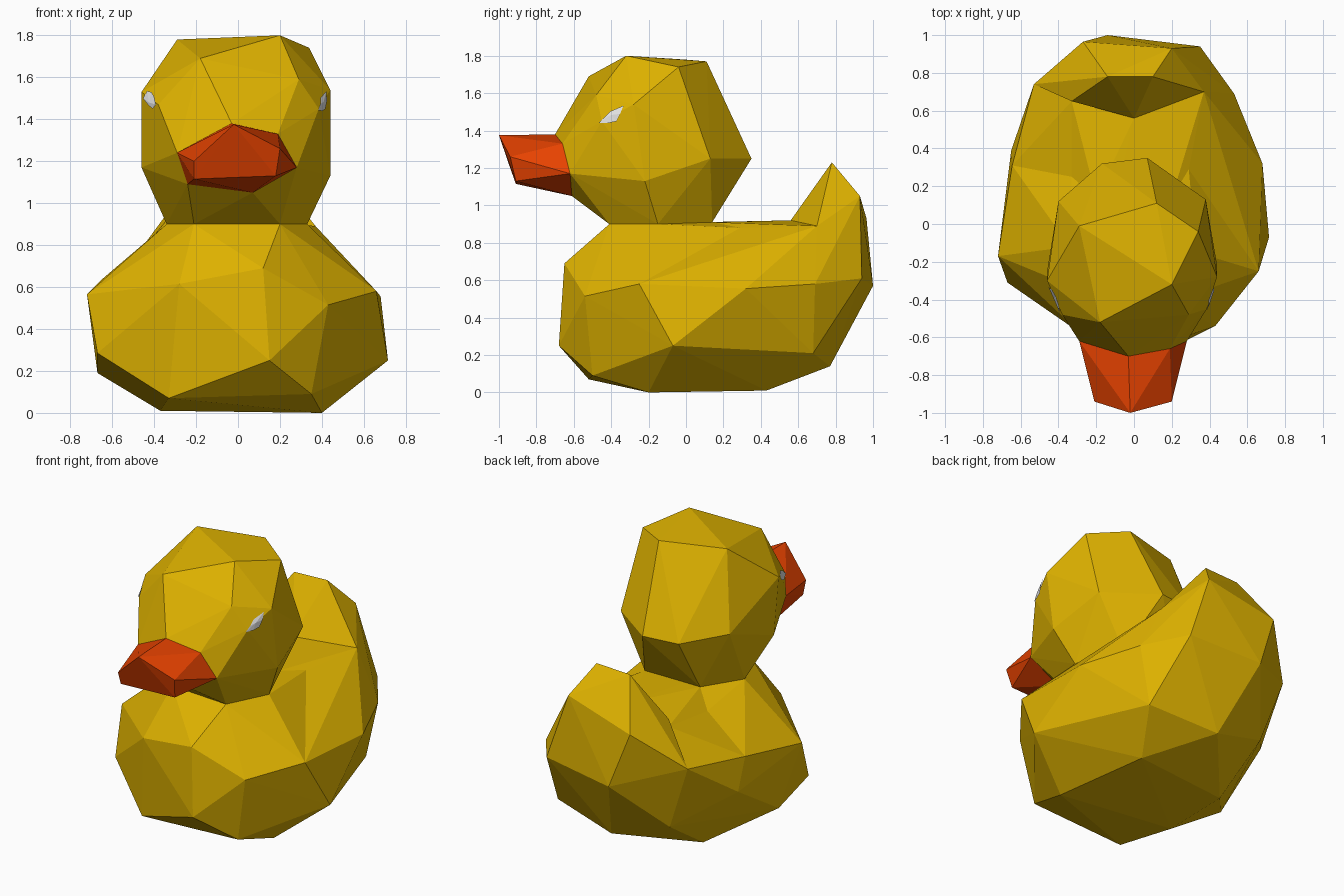
import bpy, bmesh
from mathutils import Vector
from mathutils.bvhtree import BVHTree

if "Cube" in bpy.data.objects:
    bpy.data.objects.remove(bpy.data.objects["Cube"])


def material(name, rgb):
    m = bpy.data.materials.new(name)
    m.diffuse_color = (*rgb, 1)
    m.use_nodes = True
    m.node_tree.nodes["Principled BSDF"].inputs["Base Color"].default_value = m.diffuse_color
    return m


yellow = material("yellow", (0.74, 0.45, 0.0))
orange = material("orange_red", (0.80, 0.055, 0.0))
white = material("eye_white", (0.8, 0.8, 0.8))


def finish(name, bm, mat):
    mesh = bpy.data.meshes.new(name)
    bm.to_mesh(mesh)
    bm.free()
    mesh.materials.append(mat)
    ob = bpy.data.objects.new(name, mesh)
    bpy.context.collection.objects.link(ob)
    return ob


def faceted(name, points, mat, dents=()):
    """Faceted solid wrapped around a few corner points.
    Each dent splits the edge nearest to a spot and pulls it inwards."""
    bm = bmesh.new()
    for p in points:
        bm.verts.new(p)
    bmesh.ops.convex_hull(bm, input=bm.verts[:])
    loose = [v for v in bm.verts if not v.link_faces]
    bmesh.ops.delete(bm, geom=loose, context='VERTS')
    for spot, target in dents:
        edge = min(bm.edges, key=lambda e: (
            (e.verts[0].co + e.verts[1].co) / 2 - Vector(spot)).length)
        cut = bmesh.ops.subdivide_edges(bm, edges=[edge], cuts=1)
        new = [g for g in cut["geom_inner"] if isinstance(g, bmesh.types.BMVert)]
        new[0].co = target
        bmesh.ops.triangulate(bm, faces=[f for f in bm.faces if len(f.verts) > 3])
    bmesh.ops.recalc_face_normals(bm, faces=bm.faces[:])
    return finish(name, bm, mat)


# neck outline shared by head and body
neck = [(-.34, -.12, .9), (-.21, -.38, .9), (.2, -.41, .9),
        (.33, -.15, .9), (.2, .14, .91), (-.2, .14, .91)]

# body: flat bottom, wide belly, shoulders up to the neck
bottom = [(-.37, -.1, .01), (.40, -.2, 0), (.3, .43, .01), (-.37, .35, .02),
          (-.33, -.52, .07), (.35, -.5, .09), (0, .77, .14)]
belly = [(.15, -.68, .25), (.715, -.07, .25), (.45, .68, .21), (-.67, 0, .19),
         (-.67, -.31, .285), (.43, -.54, .515), (.66, -.25, .58),
         (.68, .32, .555), (.53, .69, .58), (.35, .94, .61), (-.14, 1, .57),
         (-.53, .74, .69), (-.65, .39, .44), (-.645, .31, .64),
         (-.72, -.17, .565), (-.38, .71, .26)]
shoulders = [(.12, -.65, .69), (-.28, -.58, .615), (.37, .7, .89),
             (0, .56, .92), (-.33, .65, .88)]
faceted("body", bottom + belly + shoulders + neck, yellow,
        dents=[((-.33, .26, .89), (-.33, .25, .83)),
               ((.35, .28, .895), (.29, .29, .88))])

# upturned tail
faceted("tail", [(-.14, .78, 1.22), (.1, .78, 1.23), (.2, .93, 1.05),
                 (-.27, .965, .93), (-.14, 1, .57),
                 (.35, .94, .61), (.53, .69, .58), (-.53, .74, .69),
                 (0, .56, .92), (-.33, .65, .93), (.37, .7, .89)], yellow)

# head
crown = [(.2, -.32, 1.8), (.12, .11, 1.77), (-.29, -.01, 1.78),
         (.34, -.04, 1.74), (-.18, -.52, 1.69), (.29, -.48, 1.59)]
cheeks = [(.07, .35, 1.25), (-.17, .32, 1.25), (.38, .13, 1.25),
          (-.4, .12, 1.3), (.44, -.28, 1.54), (.44, -.22, 1.13),
          (-.46, -.3, 1.53), (-.46, -.25, 1.17), (-.38, -.48, 1.47),
          (.385, -.45, 1.45)]
face = [(-.03, -.7, 1.38), (.19, -.66, 1.33), (.28, -.62, 1.17),
        (.07, -.61, 1.05), (-.24, -.6, 1.09), (-.29, -.62, 1.24)]
head = faceted("head", crown + cheeks + face + neck, yellow)

# beak grows out of the face corners
faceted("beak", face + [(-.02, -1, 1.375), (.2, -.94, 1.26), (-.21, -.94, 1.2),
                        (.18, -.91, 1.13), (-.21, -.91, 1.115)], orange)

# eyes: thin slits projected onto both sides of the head
bm = bmesh.new()
bm.from_mesh(head.data)
tree = BVHTree.FromBMesh(bm)
bm.free()
right = [(-.46, 1.44), (-.415, 1.44), (-.37, 1.45), (-.35, 1.49),
         (-.33, 1.53), (-.365, 1.515), (-.40, 1.5), (-.43, 1.47)]
left = [(-.47, 1.47), (-.43, 1.45), (-.38, 1.47), (-.33, 1.50),
        (-.345, 1.53), (-.38, 1.525), (-.42, 1.505)]
for side, name, outline in ((1, "right_eye", right), (-1, "left_eye", left)):
    bm = bmesh.new()

    def on_head(y, z):
        hit, normal, _, _ = tree.ray_cast(Vector((2 * side, y, z)),
                                          Vector((-side, 0, 0)))
        return bm.verts.new(hit + normal * .008)

    rim = [on_head(y, z) for y, z in outline]
    mid = on_head(-.395, 1.48)
    for i, a in enumerate(rim):
        tri = (a, rim[(i + 1) % len(rim)], mid)
        bm.faces.new(tri if side > 0 else tri[::-1])
    finish(name, bm, white)
